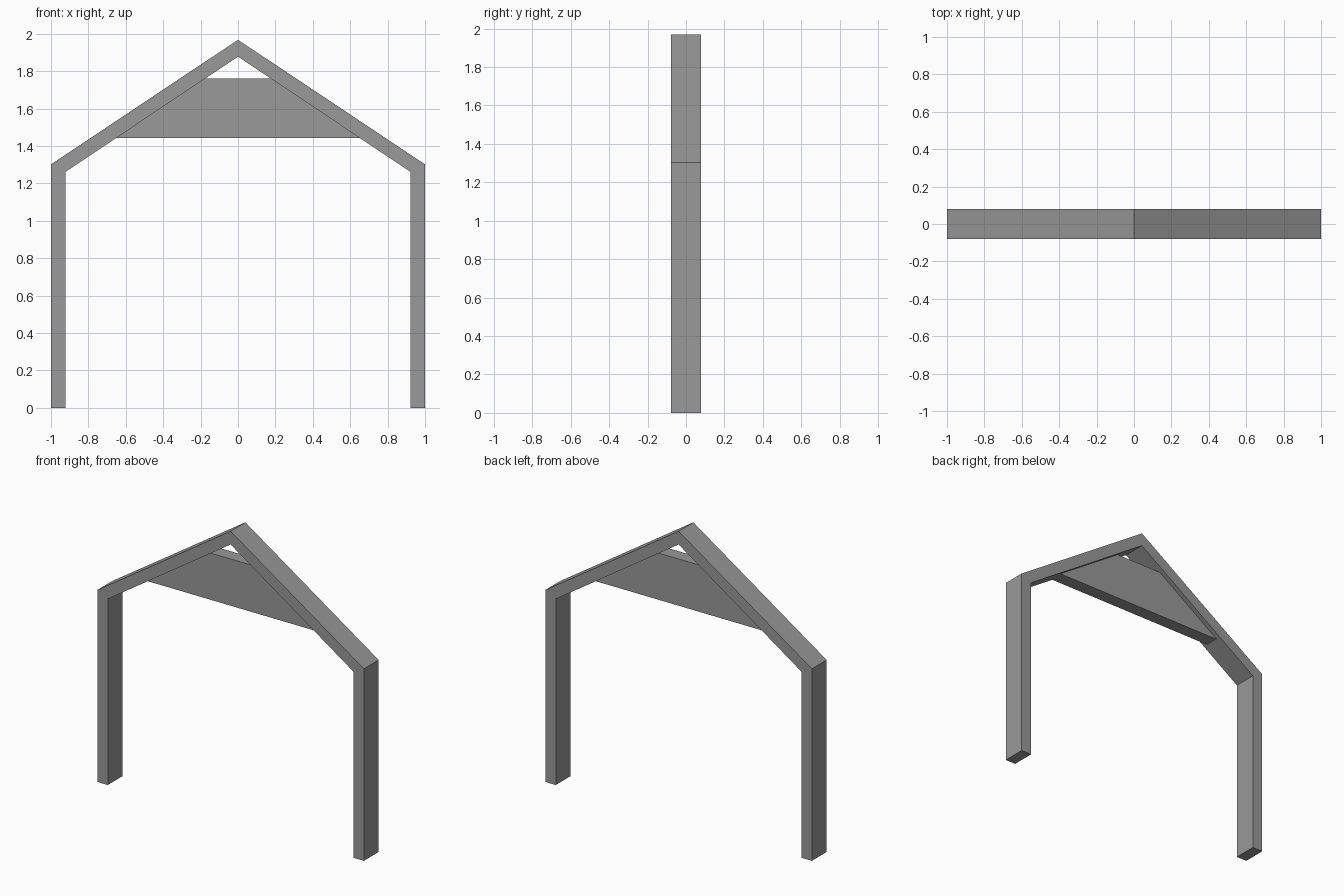
import bpy, bmesh

if "Cube" in bpy.data.objects:
    bpy.data.objects.remove(bpy.data.objects["Cube"])

# Dark grey finish shared by every part
grey = bpy.data.materials.new("dark_grey")
grey.diffuse_color = (0.32, 0.32, 0.32, 1)
grey.use_nodes = True
grey.node_tree.nodes["Principled BSDF"].inputs["Base Color"].default_value = grey.diffuse_color


def prism(name, profile, half_depth):
    """Extrude an (x, z) outline symmetrically along y."""
    bm = bmesh.new()
    face = bm.faces.new([bm.verts.new((x, -half_depth, z)) for x, z in profile])
    ext = bmesh.ops.extrude_face_region(bm, geom=[face])
    top = [v for v in ext["geom"] if isinstance(v, bmesh.types.BMVert)]
    bmesh.ops.translate(bm, verts=top, vec=(0, 2 * half_depth, 0))
    bmesh.ops.recalc_face_normals(bm, faces=bm.faces)
    mesh = bpy.data.meshes.new(name)
    bm.to_mesh(mesh)
    bm.free()
    mesh.materials.append(grey)
    obj = bpy.data.objects.new(name, mesh)
    bpy.context.collection.objects.link(obj)
    return obj


# Corner points of the frame outline
EAVE_OUT, EAVE_IN = (1.0, 1.302), (0.922, 1.262)
RIDGE_OUT, RIDGE_IN = (0.0, 1.968), (0.0, 1.878)
HALF_DEPTH = 0.079

# Posts and rafters with mitred joints, one per side
for side, s in (("left", -1), ("right", 1)):
    post = [(1.0, 0), EAVE_OUT, EAVE_IN, (0.922, 0)]
    rafter = [EAVE_OUT, RIDGE_OUT, RIDGE_IN, EAVE_IN]
    prism(side + "_post", [(s * x, z) for x, z in post], HALF_DEPTH)
    prism(side + "_rafter", [(s * x, z) for x, z in rafter], HALF_DEPTH)


# Gable panel fitted between the rafters, slightly recessed
def inner_x(z):
    return EAVE_IN[0] * (RIDGE_IN[1] - z) / (RIDGE_IN[1] - EAVE_IN[1])


low, high = 1.444, 1.761
prism("gable_panel", [(-inner_x(low), low), (inner_x(low), low),
                      (inner_x(high), high), (-inner_x(high), high)], 0.046)
